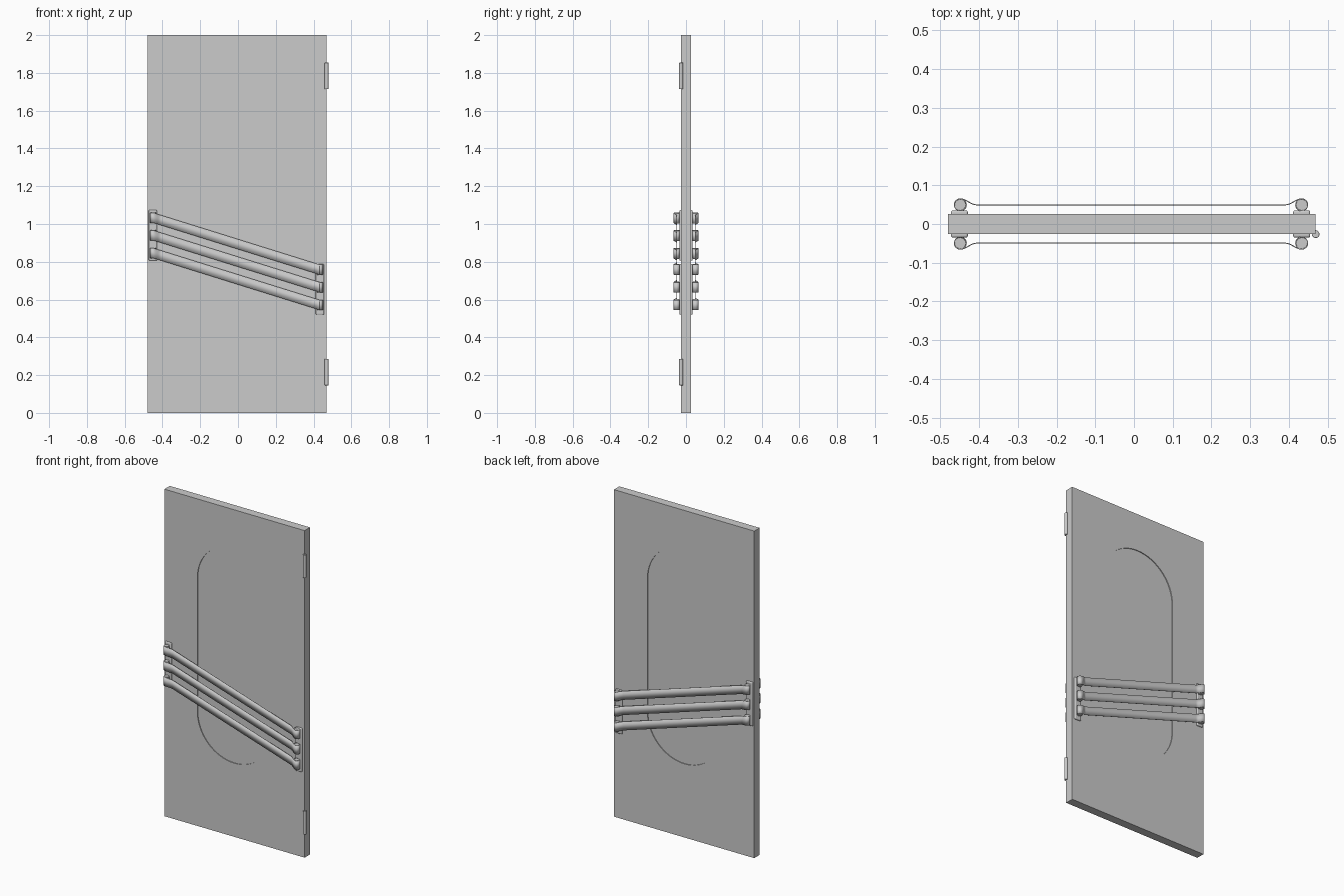
import bpy, bmesh
from math import pi, sin, cos

if "Cube" in bpy.data.objects:
    bpy.data.objects.remove(bpy.data.objects["Cube"])

HALF = 0.026                      # half thickness of the door
X0, X1 = -0.48, 0.469             # door sides
LX, RX = -0.4485, 0.433           # strap pin positions
LEFT_Z = (1.033, 0.94, 0.846)
DROP = 0.275                      # fall of each strap from left to right
PIN_Y = 0.0495
STRAP_H = 0.053


def link(name, mesh):
    ob = bpy.data.objects.new(name, mesh)
    bpy.context.collection.objects.link(ob)
    return ob


def smooth(ob):
    bpy.ops.object.select_all(action='DESELECT')
    ob.select_set(True)
    bpy.context.view_layer.objects.active = ob
    bpy.ops.object.shade_smooth_by_angle(angle=0.6)


def slab(name, loops, half):
    """Filled outline in the xz plane, extruded both ways along y."""
    cu = bpy.data.curves.new(name + "_outline", 'CURVE')
    cu.dimensions, cu.fill_mode, cu.extrude = '2D', 'BOTH', half
    for pts in loops:
        sp = cu.splines.new('POLY')
        sp.points.add(len(pts) - 1)
        for p, (x, z) in zip(sp.points, pts):
            p.co = (x, z, 0, 1)
        sp.use_cyclic_u = True
    tmp = link(name + "_tmp", cu)
    dg = bpy.context.evaluated_depsgraph_get()
    mesh = bpy.data.meshes.new_from_object(tmp.evaluated_get(dg))
    bpy.data.objects.remove(tmp)
    ob = link(name, mesh)
    bm = bmesh.new()
    bm.from_mesh(mesh)
    bmesh.ops.remove_doubles(bm, verts=bm.verts, dist=1e-5)
    for v in bm.verts:
        x, y, z = v.co
        v.co = (x, -z, y)
    bmesh.ops.recalc_face_normals(bm, faces=bm.faces)
    bm.to_mesh(mesh)
    bm.free()
    smooth(ob)
    return ob


def cylinder(name, x, y, z0, z1, r, bevel=0.0):
    bpy.ops.mesh.primitive_cylinder_add(vertices=24, radius=r, depth=z1 - z0,
                                        location=(x, y, (z0 + z1) / 2))
    ob = bpy.context.object
    ob.name = name
    if bevel:
        b = ob.modifiers.new("bevel", 'BEVEL')
        b.width, b.segments = bevel, 2
    smooth(ob)


def plate(name, x, y, z):
    bpy.ops.mesh.primitive_cube_add(size=1, location=(x, y, z))
    ob = bpy.context.object
    ob.name = name
    ob.scale = (0.044, 0.018, 0.268)
    bpy.ops.object.transform_apply(location=False, rotation=False, scale=True)
    b = ob.modifiers.new("bevel", 'BEVEL')
    b.width, b.segments = 0.005, 3
    smooth(ob)


def strap_path():
    """Ribbon path in plan: loop round left pin, run across, loop round right pin."""
    r, n = 0.0155, 24
    left = [(LX + r * cos(a), PIN_Y + r * sin(a))
            for a in (pi / 2 + 2 * pi * (1 - i / n) - 0.0 for i in range(n + 1))]
    blend = [(0.042 * i / 10, r * (1 + cos(pi * i / 10)) / 2) for i in range(1, 11)]
    left += [(LX + d, PIN_Y + h) for d, h in blend]
    mid = (LX + RX) / 2
    return left + [(2 * mid - x, y) for x, y in reversed(left)]


def strap(name, side, z):
    bm = bmesh.new()
    rows = []
    for x, y in strap_path():
        t = min(max((x - LX) / (RX - LX), 0), 1)
        zc = z - DROP * t
        rows.append([bm.verts.new((x, side * y, zc + s * STRAP_H / 2)) for s in (-1, 1)])
    for a, b in zip(rows, rows[1:]):
        bm.faces.new((a[0], b[0], b[1], a[1]))
    mesh = bpy.data.meshes.new(name)
    bm.to_mesh(mesh)
    bm.free()
    ob = link(name, mesh)
    s = ob.modifiers.new("thickness", 'SOLIDIFY')
    s.thickness, s.offset = 0.0025, 0
    smooth(ob)


# Door leaf with a stadium opening, filled by a slightly recessed panel
cx, r, zl, zh, n = -0.007, 0.25, 0.70, 1.518, 32
arc = [pi * i / n for i in range(n + 1)]
oval = [(cx + r * cos(a), zh + r * sin(a)) for a in arc]
oval += [(cx - r * cos(a), zl - r * sin(a)) for a in arc]
slab("door_leaf", [[(X0, 0), (X1, 0), (X1, 2), (X0, 2)], oval], HALF)
slab("oval_panel", [oval], HALF - 0.005)

# Hinge barrels
for name, z in (("lower", 0.146), ("upper", 1.714)):
    cylinder("hinge_" + name, X1, -HALF, z, z + 0.14, 0.01, 0.001)

# Strap handles on both faces: mounting plates, pins and woven straps
for face, side in (("front", -1), ("back", 1)):
    plate(f"{face}_left_plate", -0.451, side * HALF, LEFT_Z[1])
    plate(f"{face}_right_plate", RX, side * HALF, 0.654)
    for i, z in enumerate(LEFT_Z):
        strap(f"{face}_strap_{i + 1}", side, z)
        for x, zc, end in ((LX, z, "left"), (RX, z - DROP, "right")):
            cylinder(f"{face}_{end}_pin_{i + 1}", x, side * PIN_Y,
                     zc - STRAP_H / 2 - 0.001, zc + STRAP_H / 2 + 0.001, 0.0142)
